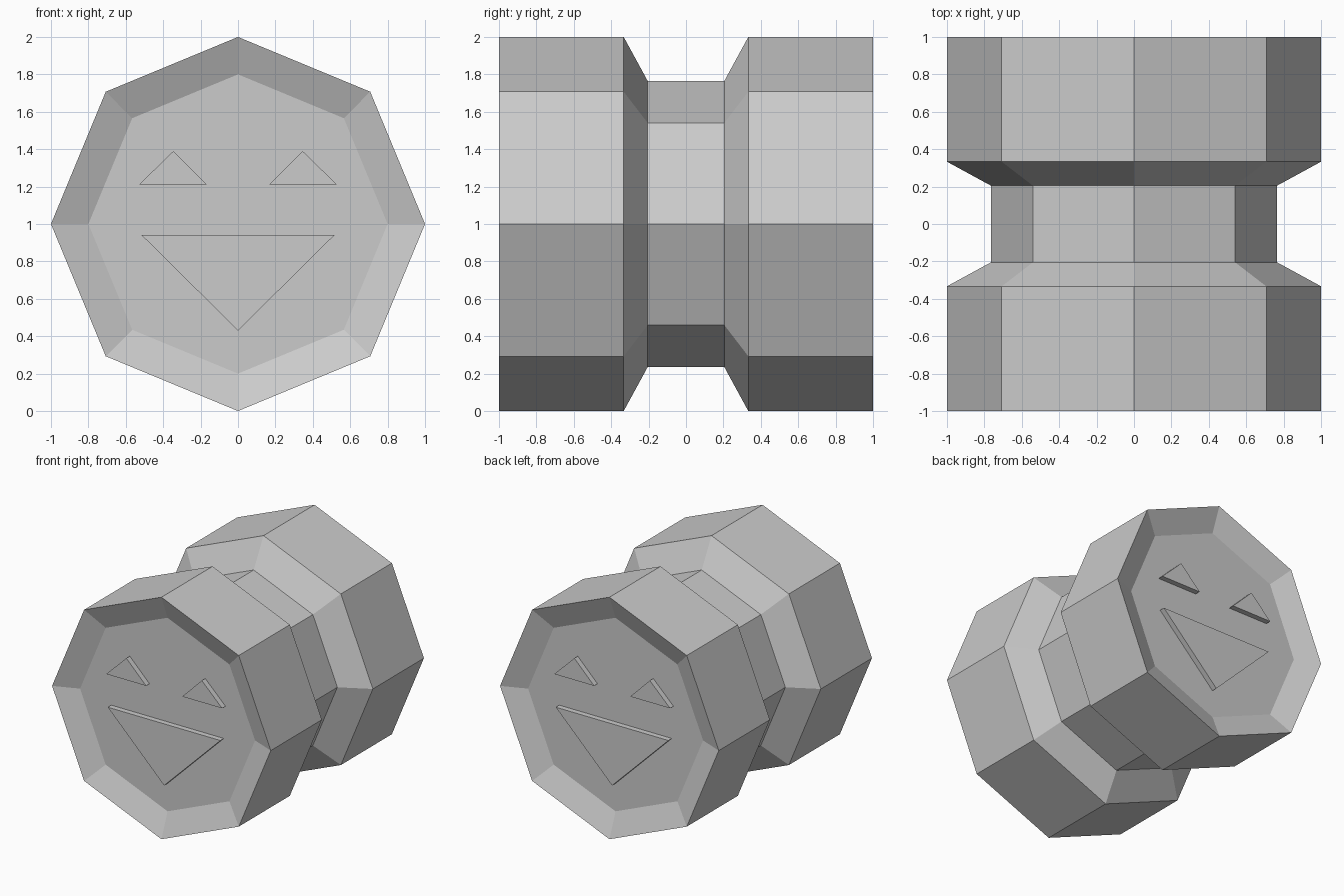
import bpy, bmesh
from math import cos, sin, pi

if "Cube" in bpy.data.objects:
    bpy.data.objects.remove(bpy.data.objects["Cube"])

SIDES = 8
CENTRE_Z = 1.0
RECESS = 0.08   # depth of the dished end faces
RELIEF = 0.045  # height of the raised eyes and mouth


def make_object(name, bm):
    bmesh.ops.recalc_face_normals(bm, faces=bm.faces)
    mesh = bpy.data.meshes.new(name)
    bm.to_mesh(mesh)
    bm.free()
    obj = bpy.data.objects.new(name, mesh)
    bpy.context.collection.objects.link(obj)
    return obj


def lathe(name, profile):
    """Octagonal body around the y axis from (radius, y) pairs, capped at both ends."""
    bm = bmesh.new()
    rings = [[bm.verts.new((r * cos(2 * pi * i / SIDES), y,
                            CENTRE_Z + r * sin(2 * pi * i / SIDES)))
              for i in range(SIDES)] for r, y in profile]
    for a, b in zip(rings, rings[1:]):
        for i in range(SIDES):
            j = (i + 1) % SIDES
            bm.faces.new((a[i], a[j], b[j], b[i]))
    bm.faces.new(rings[0])
    bm.faces.new(rings[-1])
    return make_object(name, bm)


def raised_triangle(name, points, side):
    """Triangle standing out of the dished face; side is -1 front, 1 back."""
    floor = side * (1 - RECESS)
    bm = bmesh.new()
    face = bm.faces.new([bm.verts.new((x, floor, z)) for x, z in points])
    out = bmesh.ops.extrude_face_region(bm, geom=[face])
    verts = [v for v in out["geom"] if isinstance(v, bmesh.types.BMVert)]
    bmesh.ops.translate(bm, verts=verts, vec=(0, side * RELIEF, 0))
    return make_object(name, bm)


# Spool body: dished ends, thick rims and a sunken waist
half = [(0.8, -1 + RECESS), (1.0, -1.0), (1.0, -0.333), (0.765, -0.205)]
lathe("spool_body", half + [(r, -y) for r, y in reversed(half)])

# Eyes and mouth on both ends
eye = [(0.165, 1.21), (0.53, 1.21), (0.345, 1.39)]
features = {
    "right_eye": eye,
    "left_eye": [(-x, z) for x, z in eye],
    "mouth": [(-0.515, 0.94), (0.515, 0.94), (0, 0.43)],
}
for end, side in (("front", -1), ("back", 1)):
    for part, points in features.items():
        raised_triangle(f"{end}_{part}", points, side)
